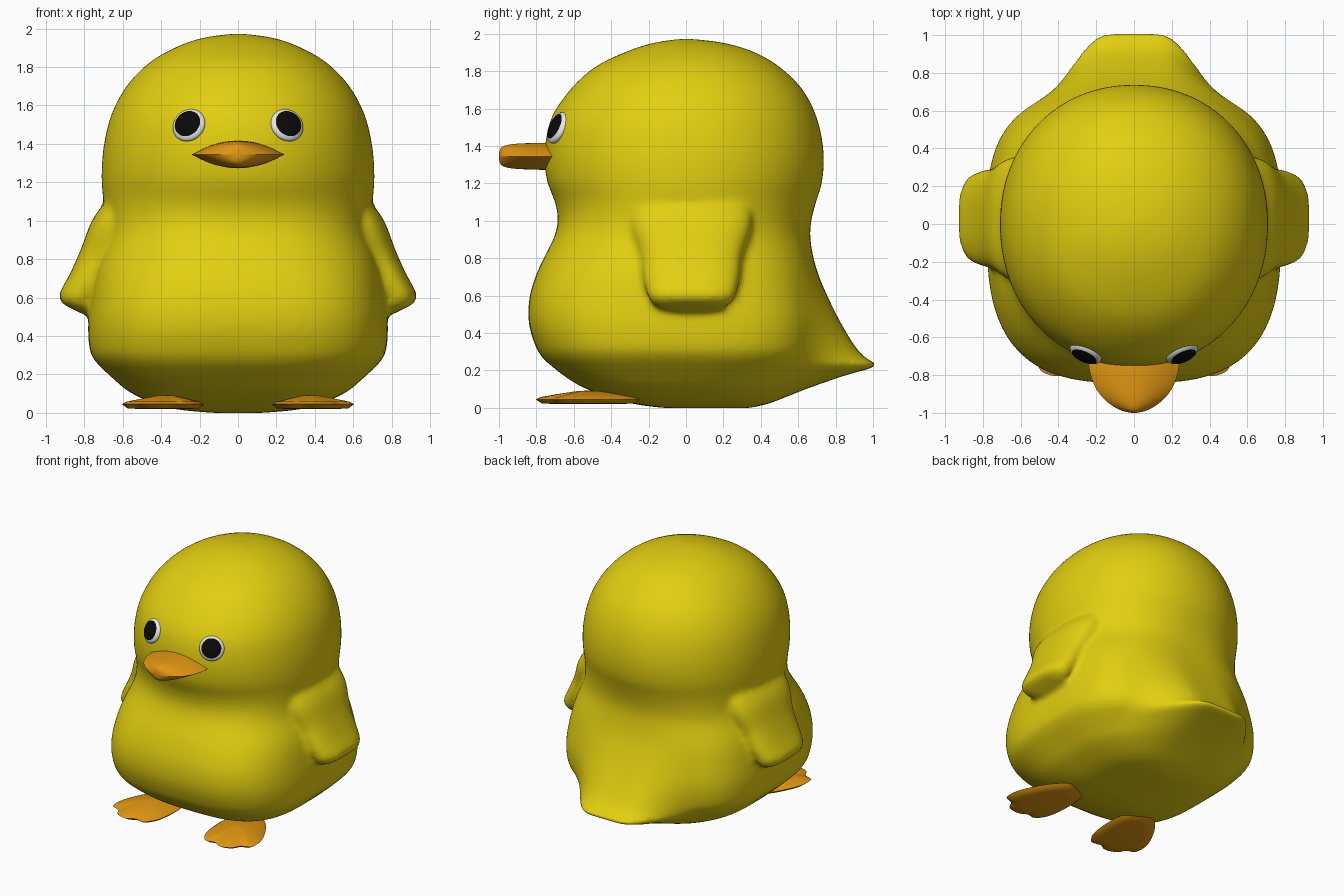
import bpy
import bmesh
from math import cos, sin, pi, radians
from mathutils import Vector, Matrix

default_cube = bpy.data.objects.get("Cube")
if default_cube:
    bpy.data.objects.remove(default_cube, do_unlink=True)


def make_material(name, colour):
    material = bpy.data.materials.new(name)
    material.use_nodes = True
    material.diffuse_color = (*colour, 1)
    shader = material.node_tree.nodes["Principled BSDF"]
    shader.inputs["Base Color"].default_value = (*colour, 1)
    shader.inputs["Roughness"].default_value = 0.6
    return material


yellow = make_material("yellow", (0.76, 0.62, 0.005))
orange = make_material("orange", (0.76, 0.31, 0.006))
white = make_material("white", (0.8, 0.8, 0.8))
black = make_material("black", (0.003, 0.003, 0.003))


def signed_power(value, power):
    return (1 if value >= 0 else -1) * abs(value) ** power


def smoothstep(low, high, value):
    t = min(max((value - low) / (high - low), 0), 1)
    return t * t * (3 - 2 * t)


def interpolate(rows, steps):
    """Catmull-Rom interpolation through rows of numbers."""
    rows = [Vector(row) for row in rows]
    result = []
    for i in range(len(rows) - 1):
        before, a, b = rows[max(i - 1, 0)], rows[i], rows[i + 1]
        after = rows[min(i + 2, len(rows) - 1)]
        for step in range(steps):
            t = step / steps
            result.append(a + (b - before) * (t / 2)
                          + (before * 2 - a * 5 + b * 4 - after) * (t * t / 2)
                          + (a * 3 - before - b * 3 + after) * (t ** 3 / 2))
    return result + [rows[-1]]


def loft(bm, rings):
    """Skin a stack of closed rings and cap both ends."""
    loops = [[bm.verts.new(p) for p in ring] for ring in rings]
    for lower, upper in zip(loops, loops[1:]):
        for i in range(len(lower)):
            j = (i + 1) % len(lower)
            bm.faces.new((lower[i], lower[j], upper[j], upper[i]))
    bm.faces.new(loops[0][::-1])
    bm.faces.new(loops[-1])


def finish(bm, name, materials, angle=40):
    bmesh.ops.recalc_face_normals(bm, faces=bm.faces)
    mesh = bpy.data.meshes.new(name)
    bm.to_mesh(mesh)
    bm.free()
    obj = bpy.data.objects.new(name, mesh)
    bpy.context.collection.objects.link(obj)
    for material in materials:
        mesh.materials.append(material)
    bpy.ops.object.select_all(action="DESELECT")
    obj.select_set(True)
    bpy.context.view_layer.objects.active = obj
    bpy.ops.object.shade_smooth_by_angle(angle=radians(angle))
    return obj


# Torso and head: height, half width, front depth, back depth, tail tip depth
body_rows = [
    (0, .12, .12, .3, .34), (.025, .36, .30, .4, .45), (.1, .55, .53, .52, .64),
    (.17, .64, .65, .6, .84), (.225, .7, .72, .66, 1.02), (.26, .735, .76, .69, .97),
    (.32, .77, .80, .71, .91), (.45, .78, .84, .72, .83), (.6, .765, .835, .7, .755),
    (.75, .74, .785, .68, .695), (.9, .695, .71, .66, .665), (1, .69, .685, .67, .67),
    (1.1, .70, .70, .695, .695), (1.22, .71, .745, .73, .73), (1.38, .70, .755, .735, .735),
    (1.55, .66, .72, .70, .70), (1.7, .58, .62, .625, .625), (1.82, .465, .49, .505, .505),
    (1.9, .33, .33, .37, .37), (1.95, .19, .18, .21, .21), (1.972, .04, .04, .04, .04),
]


def body_ring(row, count=96):
    z, width, front, back, tail = row
    power = 2 / (2.1 + 0.9 * (1 - smoothstep(0.5, 1.2, z)))
    ring = []
    for i in range(count):
        angle = 2 * pi * i / count
        x = width * signed_power(cos(angle), power)
        y = signed_power(sin(angle), power)
        if y > 0:
            flare = 1 - smoothstep(0.14, 0.56, abs(x))
            y *= back + (tail - back) * flare
        else:
            y *= front
        ring.append((x, y, z))
    return ring


bm = bmesh.new()
loft(bm, [body_ring(row) for row in interpolate(body_rows, 3)])

# Wings: path x, path z, half thickness, half width
wing_rows = interpolate([
    (.54, 1.12, .1, .32), (.64, .96, .125, .32), (.715, .8, .115, .27),
    (.785, .68, .1, .255), (.84, .59, .095, .23), (.855, .555, .085, .19),
    (.86, .54, .05, .13)], 4)
axis = Vector((0.45, 0, -0.89)).normalized()
outward = Vector((0.89, 0, 0.45)).normalized()
for side in (-1, 1):
    rings = []
    for x, z, thick, wide in wing_rows:
        ring = []
        for i in range(40):
            angle = 2 * pi * i / 40
            p = Vector((x, 0.03, z)) + outward * thick * signed_power(cos(angle), 0.8)
            p.y += wide * signed_power(sin(angle), 0.8)
            p.x *= side
            ring.append(p)
        rings.append(ring)
    loft(bm, rings)

# Fuse the torso, tail and wings into one soft skin
body = finish(bm, "body", [yellow])
remesh = body.modifiers.new("fuse", "REMESH")
remesh.mode = "VOXEL"
remesh.voxel_size = 0.02
remesh.use_smooth_shade = True
soften = body.modifiers.new("soften", "SMOOTH")
soften.factor = 0.5
soften.iterations = 7

# Beak: depth, half width, half height
beak_rows = interpolate([
    (-.64, .235, .06), (-.75, .24, .066), (-.85, .212, .064), (-.92, .165, .06),
    (-.965, .11, .052), (-.99, .06, .038), (-1, .012, .012)], 3)
bm = bmesh.new()
rings = []
for y, width, height in beak_rows:
    ring = []
    for i in range(48):
        angle = 2 * pi * i / 48
        bulge = abs(sin(angle)) ** 2.2
        ring.append((width * cos(angle), y,
                     1.345 + height * bulge * (1 if sin(angle) > 0 else -1)
                     + 0.006 * sin(angle)))
    rings.append(ring)
loft(bm, rings)
finish(bm, "beak", [orange], 60)

# Feet: half outline from heel to toes, scalloped between the toes
foot_half = [(0, -.29), (.09, -.26), (.155, -.15), (.195, 0), (.205, .12),
             (.175, .215), (.125, .225), (.09, .235), (.05, .275)]
outline = foot_half + [(0, .285)] + [(-x, y) for x, y in foot_half[:0:-1]]
outline = interpolate(outline + outline[:1], 3)[:-1]
layers = [(.6, .02), (.88, .024), (1, .045), (.9, .058), (.55, .075), (.2, .09), (.03, .092)]
for side, name in ((1, "left_foot"), (-1, "right_foot")):
    turn = Matrix.Rotation(side * radians(16), 3, "Z")
    bm = bmesh.new()
    rings = []
    for scale, z in layers:
        ring = []
        for x, y in outline:
            p = turn @ Vector((x * scale, -y * scale, 0))
            ring.append(p + Vector((side * 0.37, -0.525, z)))
        rings.append(ring)
    loft(bm, rings)
    finish(bm, name, [orange], 60)

# Eyes: flattened globes with a dark cap for the pupil
for side, name in ((1, "left_eye"), (-1, "right_eye")):
    bm = bmesh.new()
    bmesh.ops.create_uvsphere(bm, u_segments=32, v_segments=24, radius=1)
    for face in bm.faces:
        centre = face.calc_center_median()
        face.material_index = int(centre.z > 0 and centre.xy.length < 0.76)
    facing = Vector((side * 0.38, -0.85, 0.4)).to_track_quat("Z", "Y").to_matrix().to_4x4()
    place = Matrix.Translation((side * 0.255, -0.685, 1.497))
    bmesh.ops.transform(bm, verts=bm.verts,
                        matrix=place @ facing @ Matrix.Diagonal((.09, .09, .036, 1)))
    finish(bm, name, [white, black], 60)
